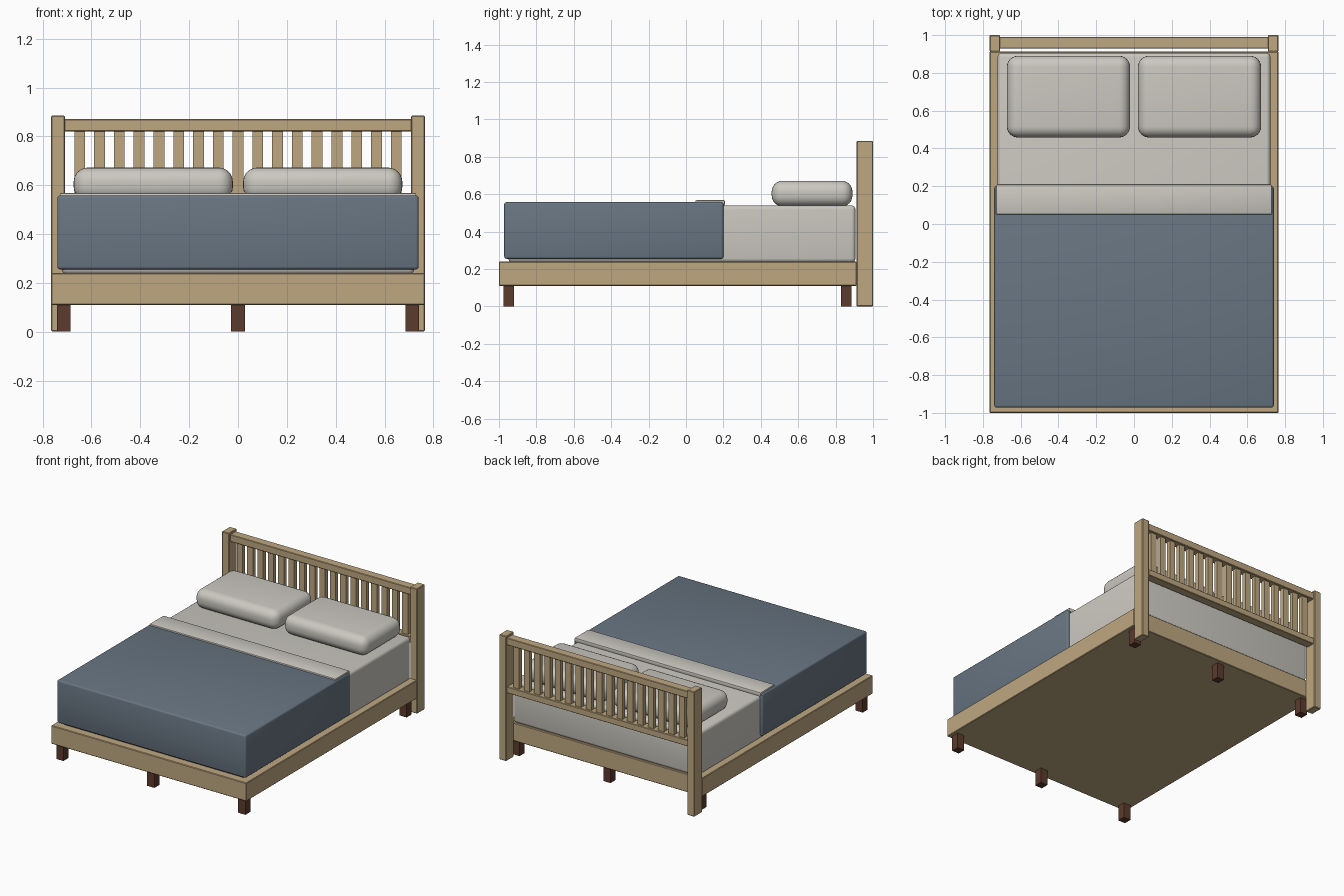
import bpy, math

cube = bpy.data.objects.get("Cube")
if cube:
    bpy.data.objects.remove(cube, do_unlink=True)


def material(name, rgb):
    m = bpy.data.materials.new(name)
    m.use_nodes = True
    m.diffuse_color = (*rgb, 1)
    bsdf = next(n for n in m.node_tree.nodes if n.type == 'BSDF_PRINCIPLED')
    bsdf.inputs["Base Color"].default_value = (*rgb, 1)
    return m


wood = material("light wood", (0.52, 0.39, 0.22))
dark_wood = material("dark wood", (0.107, 0.043, 0.026))
linen = material("linen", (0.60, 0.58, 0.53))
blue = material("slate blue", (0.14, 0.18, 0.225))


def box(name, x, y, z, mat, bevel=0.0, segments=1):
    """Box between (min, max) pairs, optionally rounded."""
    bpy.ops.mesh.primitive_cube_add(
        size=1, location=[(a + b) / 2 for a, b in (x, y, z)])
    ob = bpy.context.object
    ob.name = ob.data.name = name
    ob.scale = [b - a for a, b in (x, y, z)]
    bpy.ops.object.transform_apply(location=False, rotation=False, scale=True)
    ob.data.materials.append(mat)
    if bevel:
        mod = ob.modifiers.new("rounding", 'BEVEL')
        mod.width = bevel
        mod.segments = segments
        bpy.ops.object.modifier_apply(modifier=mod.name)
        if segments > 1:
            bpy.ops.object.shade_smooth_by_angle(angle=math.radians(35))
    return ob


# Bed base and its six short legs
box("bed_base", (-0.765, 0.765), (-1.0, 0.912), (0.11, 0.24), wood, 0.004)
for row, y in (("front", -0.948), ("rear", 0.858)):
    for side, x in (("right", -0.713), ("middle", 0), ("left", 0.713)):
        box(f"{row}_{side}_leg", (x - 0.028, x + 0.028),
            (y - 0.028, y + 0.028), (0, 0.115), dark_wood)

# Headboard: posts, two rails and evenly spaced slats
for side, s in (("right", -1), ("left", 1)):
    x = s * 0.737
    box(f"{side}_headboard_post", (x - 0.028, x + 0.028), (0.912, 1.0),
        (0, 0.885), wood, 0.004)
box("headboard_top_rail", (-0.712, 0.712), (0.928, 0.99), (0.82, 0.87), wood, 0.003)
box("headboard_lower_rail", (-0.712, 0.712), (0.928, 0.99), (0.48, 0.525), wood, 0.003)
for i in range(-8, 9):
    x = i * 0.081
    box(f"headboard_slat_{i + 9}", (x - 0.022, x + 0.022), (0.944, 0.974),
        (0.52, 0.825), wood)

# Mattress, blanket and the folded-back sheet
box("mattress", (-0.722, 0.722), (-0.95, 0.906), (0.235, 0.54), linen, 0.022, 4)
box("blanket", (-0.74, 0.74), (-0.972, 0.2), (0.255, 0.558), blue, 0.012, 3)
box("folded_sheet", (-0.73, 0.73), (0.05, 0.208), (0.54, 0.568), linen, 0.006, 2)

# Two plump pillows
for side, s in (("right", -1), ("left", 1)):
    x = s * 0.347
    box(f"{side}_pillow", (x - 0.326, x + 0.326), (0.458, 0.89),
        (0.535, 0.672), linen, 0.058, 6)
